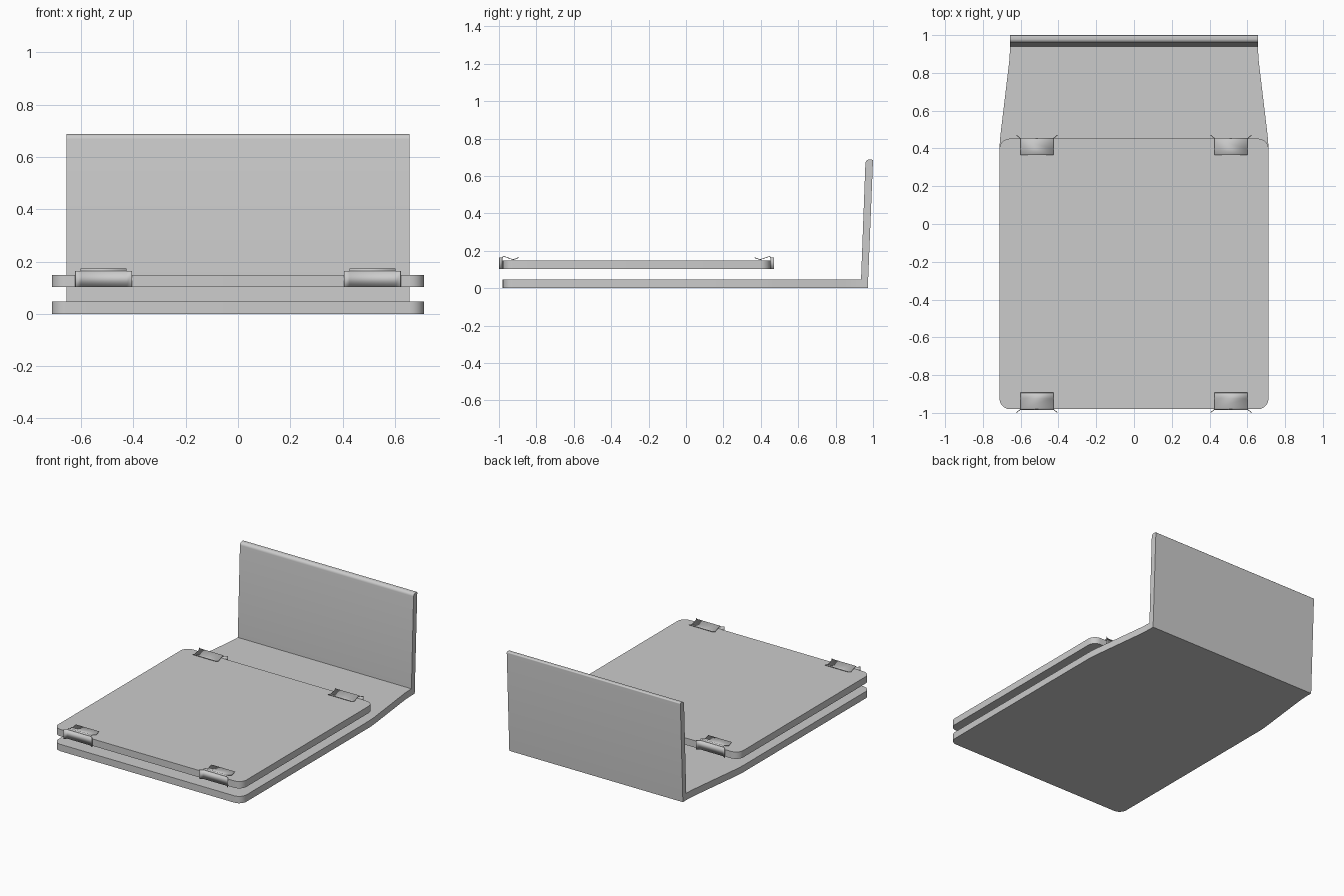
import bpy, bmesh
from mathutils import Vector

cube = bpy.data.objects.get("Cube")
if cube:
    bpy.data.objects.remove(cube)

grey = bpy.data.materials.new("plain grey")
grey.use_nodes = True
colour = (0.6, 0.6, 0.6, 1)
grey.diffuse_color = colour
grey.node_tree.nodes["Principled BSDF"].inputs["Base Color"].default_value = colour


def finish(name, bm):
    bmesh.ops.recalc_face_normals(bm, faces=bm.faces)
    mesh = bpy.data.meshes.new(name)
    bm.to_mesh(mesh)
    bm.free()
    mesh.materials.append(grey)
    obj = bpy.data.objects.new(name, mesh)
    bpy.context.collection.objects.link(obj)
    bpy.ops.object.select_all(action='DESELECT')
    obj.select_set(True)
    bpy.context.view_layer.objects.active = obj
    bpy.ops.object.shade_smooth_by_angle()
    return obj


def prism(name, points, depth, radii):
    """Extrude a closed outline along depth, rounding chosen corners."""
    bm = bmesh.new()
    verts = [bm.verts.new(p) for p in points]
    tops = [bm.verts.new(Vector(p) + Vector(depth)) for p in points]
    n = len(points)
    bm.faces.new(verts)
    bm.faces.new(tops)
    for i in range(n):
        j = (i + 1) % n
        bm.faces.new((verts[i], verts[j], tops[j], tops[i]))
    edges = {i: bm.edges.get((verts[i], tops[i])) for i in range(n)}
    for radius in sorted(set(radii.values())):
        chosen = [edges[i] for i in radii if radii[i] == radius]
        bmesh.ops.bevel(bm, geom=chosen, offset=radius, segments=6,
                        profile=0.5, affect='EDGES')
    return finish(name, bm)


def sheet(bm, path, depth):
    """Sweep an open path along depth into a thin strip."""
    low = [bm.verts.new(p) for p in path]
    high = [bm.verts.new(Vector(p) + Vector(depth)) for p in path]
    for i in range(len(path) - 1):
        bm.faces.new((low[i], low[i + 1], high[i + 1], high[i]))


W, THICK, FRONT, HINGE, BACK_W = 0.712, 0.047, -0.98, 0.936, 0.657

# Base slab with rounded front corners and a tapering rear
base = [(-W, FRONT, 0), (W, FRONT, 0), (W, 0.43, 0), (BACK_W, 0.89, 0),
        (BACK_W, HINGE, 0), (-BACK_W, HINGE, 0), (-BACK_W, 0.89, 0), (-W, 0.43, 0)]
prism("base_plate", base, (0, 0, THICK),
      {0: 0.055, 1: 0.055, 2: 0.04, 3: 0.04, 6: 0.04, 7: 0.04})

# Upright back, leaning slightly rearward
side = [(HINGE, 0), (0.972, 0), (1.0, 0.688), (0.96, 0.688), (HINGE, THICK)]
prism("back_panel", [(-BACK_W, y, z) for y, z in side], (2 * BACK_W, 0, 0),
      {2: 0.008, 3: 0.02})

# Floating upper plate
REAR, LOW = 0.452, 0.102
upper = [(-W, FRONT, LOW), (W, FRONT, LOW), (W, REAR, LOW), (-W, REAR, LOW)]
prism("upper_plate", upper, (0, 0, THICK), {i: 0.055 for i in range(4)})

# Sprung clips: flared skirt outside the plate edge, bent tongue above it
for end, edge, out in (("front", FRONT, -1), ("rear", REAR, 1)):
    for label, cx in (("left", 0.514), ("right", -0.514)):
        bm = bmesh.new()
        y = edge + out * 0.002
        skirt = [(cx - 0.108, y + out * 0.016, LOW), (cx - 0.088, y, LOW),
                 (cx + 0.088, y, LOW), (cx + 0.108, y + out * 0.016, LOW)]
        sheet(bm, skirt, (0, 0, 0.062))
        tongue = [(0, 0.163), (0.006, 0.171), (0.058, 0.153), (0.088, 0.164)]
        sheet(bm, [(cx - 0.088, y - out * d, z) for d, z in tongue], (0.176, 0, 0))
        bmesh.ops.remove_doubles(bm, verts=bm.verts, dist=0.0005)
        clip = finish(f"{end}_{label}_clip", bm)
        solid = clip.modifiers.new("thickness", 'SOLIDIFY')
        solid.thickness = 0.004
        solid.offset = 0
